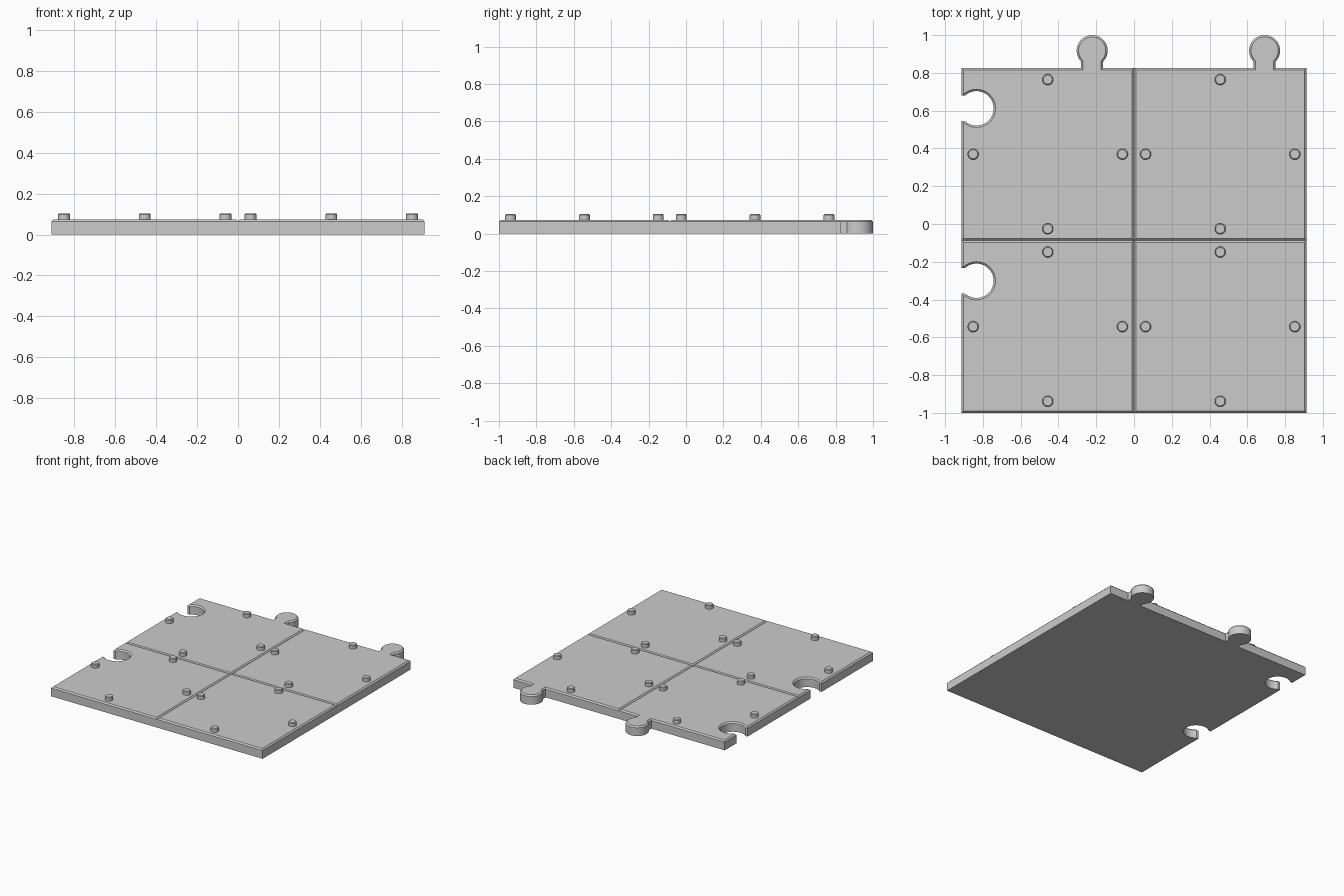
import bpy, bmesh, math
from mathutils import Vector

if "Cube" in bpy.data.objects:
    bpy.data.objects.remove(bpy.data.objects["Cube"], do_unlink=True)

HALF = 0.4565      # half the side of one tile
MID_Y = -0.087     # seam between front and back tiles
THICK = 0.074
CHAMFER = 0.01
STUD_OFFSET = 0.395

grey = bpy.data.materials.new("light grey")
grey.use_nodes = True
colour = (0.6, 0.6, 0.6, 1)
grey.diffuse_color = colour
grey.node_tree.nodes["Principled BSDF"].inputs["Base Color"].default_value = colour


def arc(cx, cy, r, start, end, steps=32):
    return [(cx + r * math.cos(start + (end - start) * i / steps),
             cy + r * math.sin(start + (end - start) * i / steps))
            for i in range(steps + 1)]


def tile_outline(tab, notch):
    """Counter-clockwise square with an optional back tab and left notch."""
    h = HALF
    pts = [(-h, -h), (h, -h), (h, h)]
    if tab:
        cx, neck, r = 0.235, 0.058, 0.082
        a = math.asin(neck / r)
        pts.append((cx + neck, h))
        pts += arc(cx, h + 0.092, r, a - math.pi / 2, 1.5 * math.pi - a)
        pts.append((cx - neck, h))
    pts.append((-h, h))
    if notch:
        cy, neck, r = 0.243, 0.068, 0.091
        a = math.asin(neck / r)
        pts.append((-h, cy + neck))
        pts += arc(0.079 - h, cy, r, math.pi - a, a - math.pi)
        pts.append((-h, cy - neck))
    return pts


def finish(bm, name):
    mesh = bpy.data.meshes.new(name)
    bm.to_mesh(mesh)
    bm.free()
    mesh.materials.append(grey)
    obj = bpy.data.objects.new(name, mesh)
    bpy.context.collection.objects.link(obj)
    bpy.ops.object.select_all(action="DESELECT")
    obj.select_set(True)
    bpy.context.view_layer.objects.active = obj
    bpy.ops.object.shade_smooth_by_angle(angle=math.radians(30))
    return obj


def chamfer_top(bm, top_z, size):
    edges = [e for e in bm.edges if all(abs(v.co.z - top_z) < 1e-5 for v in e.verts)]
    bmesh.ops.bevel(bm, geom=edges, offset=size, segments=1, affect="EDGES")


# Four chamfered tiles, joined along their seams into one mat
mat_bm = bmesh.new()
for sx in (-1, 1):
    for sy in (-1, 1):
        bm = bmesh.new()
        base = bm.faces.new([bm.verts.new((x, y, 0))
                             for x, y in tile_outline(sy > 0, sx < 0)])
        up = bmesh.ops.extrude_face_region(bm, geom=[base], use_keep_orig=True)
        bmesh.ops.translate(bm, vec=(0, 0, THICK),
                            verts=[g for g in up["geom"] if isinstance(g, bmesh.types.BMVert)])
        bmesh.ops.recalc_face_normals(bm, faces=bm.faces)
        chamfer_top(bm, THICK, CHAMFER)
        bm.normal_update()
        # Drop the hidden walls between neighbouring tiles
        hidden = [f for f in bm.faces
                  if f.normal.dot(Vector((-sx, 0, 0))) > 0.99
                  and all(abs(v.co.x + sx * HALF) < 1e-4 for v in f.verts)
                  or f.normal.dot(Vector((0, -sy, 0))) > 0.99
                  and all(abs(v.co.y + sy * HALF) < 1e-4 for v in f.verts)]
        bmesh.ops.delete(bm, geom=hidden, context="FACES")
        bmesh.ops.translate(bm, vec=(sx * HALF, MID_Y + sy * HALF, 0), verts=bm.verts)
        part = bpy.data.meshes.new("tile")
        bm.to_mesh(part)
        bm.free()
        mat_bm.from_mesh(part)
        bpy.data.meshes.remove(part)
bmesh.ops.remove_doubles(mat_bm, verts=mat_bm.verts, dist=1e-4)
bmesh.ops.recalc_face_normals(mat_bm, faces=mat_bm.faces)
finish(mat_bm, "puzzle_mat")

# Four round studs near the edge middles of every tile
for sx in (-1, 1):
    for sy in (-1, 1):
        for dx, dy in ((1, 0), (-1, 0), (0, 1), (0, -1)):
            bm = bmesh.new()
            bmesh.ops.create_cone(bm, cap_ends=True, segments=32, radius1=0.029,
                                  radius2=0.029, depth=0.036)
            chamfer_top(bm, 0.018, 0.005)
            stud = finish(bm, "stud")
            stud.location = (sx * HALF + dx * STUD_OFFSET,
                             MID_Y + sy * HALF + dy * STUD_OFFSET, 0.086)
